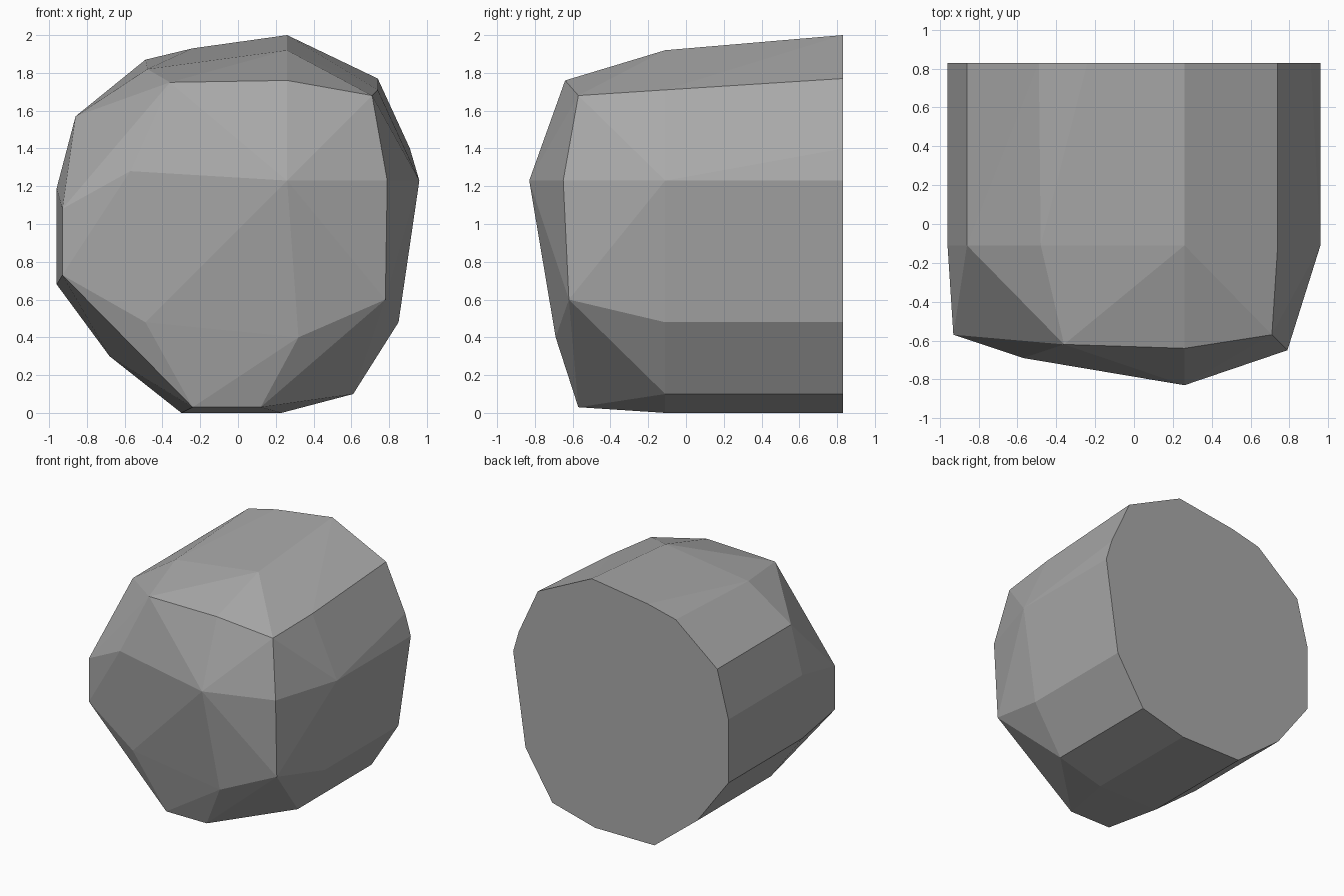
import bpy
import bmesh
from mathutils import Vector

default_cube = bpy.data.objects.get("Cube")
if default_cube:
    bpy.data.objects.remove(default_cube, do_unlink=True)

BACK_DEPTH = 0.83
SHOULDER_DEPTH = -0.11


def make_material(name, colour):
    material = bpy.data.materials.new(name)
    material.use_nodes = True
    material.diffuse_color = colour
    shader = material.node_tree.nodes["Principled BSDF"]
    shader.inputs["Base Color"].default_value = colour
    shader.inputs["Roughness"].default_value = 0.9
    return material


def place_profile(profile, depth):
    """Stand a flat (x, z) profile upright at the given depth."""
    return [Vector((x, depth, z)) for x, z in profile]


def make_faceted_stone(name, points, material):
    """Wrap the points in a tight shell with flat facets."""
    shell = bmesh.new()
    for point in points:
        shell.verts.new(point)
    result = bmesh.ops.convex_hull(shell, input=shell.verts)
    unused = set(result["geom_interior"]) | set(result["geom_unused"])
    loose = [item for item in unused if isinstance(item, bmesh.types.BMVert)]
    bmesh.ops.delete(shell, geom=loose, context="VERTS")
    bmesh.ops.recalc_face_normals(shell, faces=shell.faces)
    mesh = bpy.data.meshes.new(name)
    shell.to_mesh(mesh)
    shell.free()
    mesh.materials.append(material)
    mesh.shade_flat()
    stone = bpy.data.objects.new(name, mesh)
    bpy.context.collection.objects.link(stone)
    return stone


# Straight sides and underside, shared by the back and the shoulder
side_profile = [
    (0.96, 1.23), (0.85, 0.48), (0.61, 0.1), (0.23, 0), (-0.3, 0),
    (-0.68, 0.3), (-0.96, 0.68), (-0.96, 1.19), (-0.86, 1.57),
]

# Crown, which slopes down from the flat back to the shoulder
back_crown = [(-0.49, 1.87), (-0.24, 1.93), (0.26, 2), (0.74, 1.77), (0.91, 1.4)]
shoulder_crown = [(-0.48, 1.82), (0.26, 1.92), (0.74, 1.71)]

# Chipped rim around the front
front_rim = [
    (0.26, -0.64, 1.76), (0.71, -0.57, 1.68), (0.79, -0.65, 1.23),
    (0.78, -0.62, 0.6), (0.12, -0.57, 0.03), (-0.24, -0.57, 0.03),
    (-0.93, -0.57, 0.73), (-0.93, -0.57, 1.08), (-0.36, -0.62, 1.75),
]

# Raised corners of the front facets
front_peaks = [
    (0.26, -0.83, 1.23), (-0.57, -0.69, 1.28),
    (0.32, -0.69, 0.4), (-0.49, -0.64, 0.48),
]

stone_points = place_profile(side_profile + back_crown, BACK_DEPTH)
stone_points += place_profile(side_profile + shoulder_crown, SHOULDER_DEPTH)
stone_points += [Vector(point) for point in front_rim + front_peaks]

stone_grey = make_material("stone grey", (0.4, 0.4, 0.4, 1))
make_faceted_stone("stone", stone_points, stone_grey)
